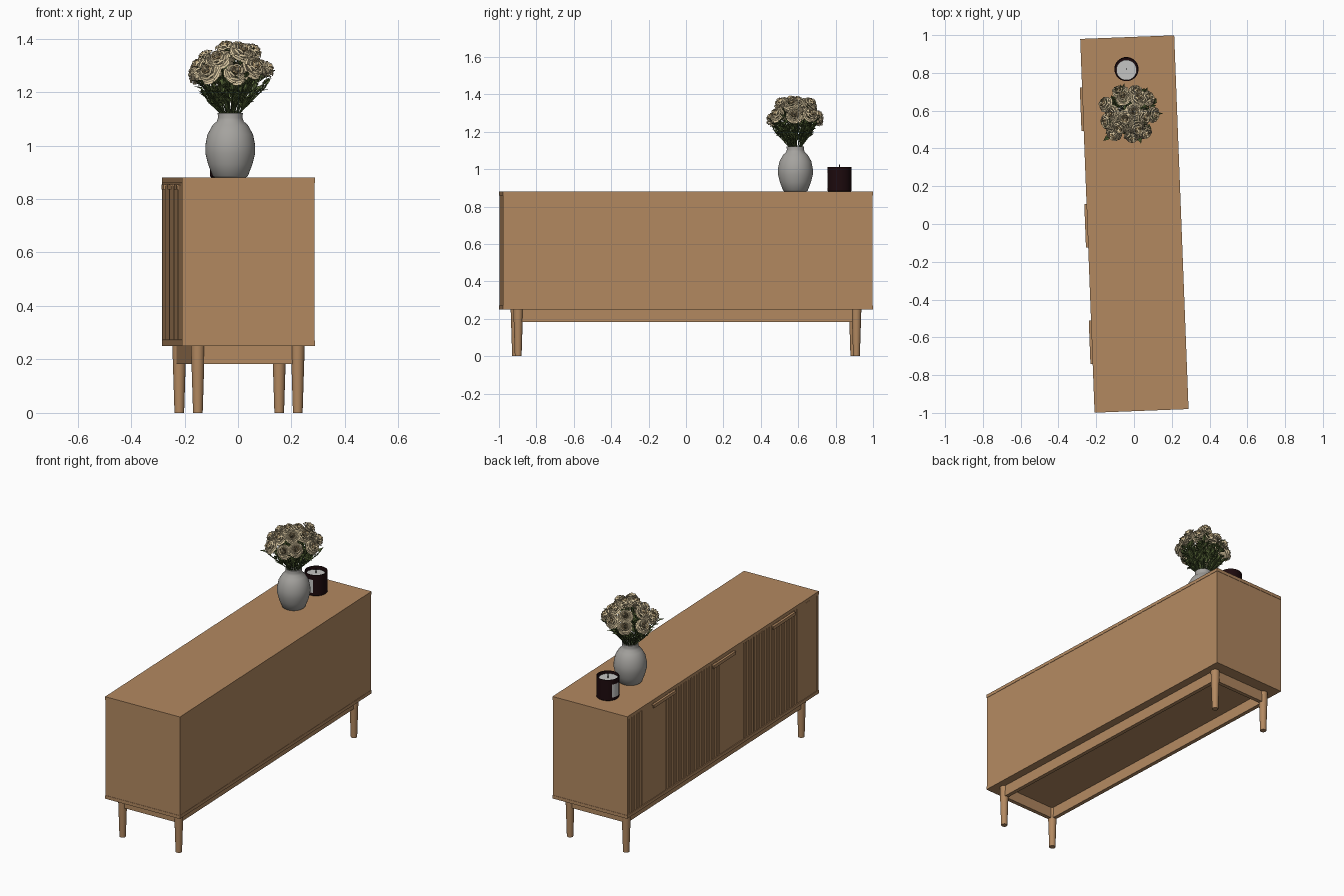
import bpy, bmesh, math, random
from math import sin, cos, pi, radians
from mathutils import Matrix, Vector

random.seed(4)
if "Cube" in bpy.data.objects:
    bpy.data.objects.remove(bpy.data.objects["Cube"])


def material(name, r, g, b):
    m = bpy.data.materials.new(name)
    m.use_nodes = True
    m.diffuse_color = (r, g, b, 1)
    bsdf = m.node_tree.nodes["Principled BSDF"]
    bsdf.inputs["Base Color"].default_value = (r, g, b, 1)
    bsdf.inputs["Roughness"].default_value = 0.7
    return m


WOOD = material("oak wood", 0.45, 0.25, 0.118)
GROOVE = material("dark oak groove", 0.26, 0.142, 0.068)
CERAMIC = material("grey ceramic", 0.375, 0.365, 0.345)
JAR = material("dark red glass", 0.012, 0.003, 0.004)
WAX = material("pale wax", 0.56, 0.56, 0.55)
WICK = material("black wick", 0.01, 0.01, 0.01)
CREAM = material("cream petal", 0.68, 0.56, 0.35)
TAN = material("tan petal", 0.5, 0.36, 0.18)
LEAF = material("leaf green", 0.085, 0.12, 0.035)
STEM = material("stem green", 0.06, 0.09, 0.028)

TURN = radians(2.2)          # the cabinet stands slightly turned
W, L = 0.249, 0.99           # half depth and half length
BOTTOM, TOP, SLAB = 0.25, 0.88, 0.02


def finish(name, bm, mats, turn=0.0, smooth=False):
    me = bpy.data.meshes.new(name)
    bm.to_mesh(me)
    bm.free()
    for m in mats:
        me.materials.append(m)
    ob = bpy.data.objects.new(name, me)
    bpy.context.collection.objects.link(ob)
    ob.rotation_euler.z = turn
    if turn:
        ob.location.x = 0.002
    if smooth:
        bpy.ops.object.select_all(action="DESELECT")
        ob.select_set(True)
        bpy.context.view_layer.objects.active = ob
        bpy.ops.object.shade_smooth_by_angle(angle=radians(40))
    return ob


def add_box(bm, x, y, z):
    """Box from three (low, high) ranges."""
    size = Matrix.Diagonal((x[1] - x[0], y[1] - y[0], z[1] - z[0], 1))
    mid = Matrix.Translation((sum(x) / 2, sum(y) / 2, sum(z) / 2))
    bmesh.ops.create_cube(bm, size=1, matrix=mid @ size)


def box(name, x, y, z, mat=WOOD):
    bm = bmesh.new()
    add_box(bm, x, y, z)
    return finish(name, bm, [mat], TURN)


def lathe(name, profile, centre, mat, steps=40):
    bm = bmesh.new()
    vs = [bm.verts.new((r, 0, z)) for r, z in profile]
    es = [bm.edges.new(p) for p in zip(vs, vs[1:])]
    bmesh.ops.spin(bm, geom=vs + es, cent=(0, 0, 0), axis=(0, 0, 1),
                   angle=2 * pi, steps=steps, use_merge=False)
    bmesh.ops.remove_doubles(bm, verts=bm.verts, dist=1e-5)
    bmesh.ops.recalc_face_normals(bm, faces=bm.faces)
    ob = finish(name, bm, [mat], smooth=True)
    ob.location = centre
    return ob


# Cabinet carcass, with end and rear panels set back a hair from the slabs
box("top_panel", (-W, W), (-L, L), (TOP - SLAB, TOP))
box("bottom_panel", (-W, W), (-L, L), (BOTTOM, BOTTOM + SLAB))
inner = (BOTTOM + SLAB, TOP - SLAB)
for side, name in ((-1, "front_end_panel"), (1, "back_end_panel")):
    box(name, (-W, W - 0.002), sorted((side * (L - 0.002), side * (L - SLAB))), inner)
box("rear_panel", (W - SLAB, W - 0.002), (SLAB - L, L - SLAB), inner)

# Three slatted doors with pulls
span = 2 * (L - SLAB) / 3
SLATS = 25
for i in range(3):
    mid = (i - 1) * span
    lo, hi = mid - span / 2 + 0.002, mid + span / 2 - 0.002
    z = (inner[0] + 0.002, inner[1] - 0.002)
    box(f"door_panel_{i + 1}", (0.009 - W, 0.03 - W), (lo, hi), z, GROOVE)
    bm = bmesh.new()
    pitch = (hi - lo) / SLATS
    for k in range(SLATS):
        y = lo + k * pitch
        add_box(bm, (0.002 - W, 0.01 - W), (y + 0.002, y + pitch - 0.002), z)
    finish(f"door_slats_{i + 1}", bm, [WOOD], TURN)
    bm = bmesh.new()
    pull = (mid * 0.955 - 0.115, mid * 0.955 + 0.115)
    add_box(bm, (-W - 0.012, 0.004 - W), pull, (0.849, 0.855))
    add_box(bm, (-W - 0.012, -W - 0.006), pull, (0.836, 0.849))
    finish(f"door_pull_{i + 1}", bm, [WOOD], TURN)

# Base frame and tapered legs
LX, LY = 0.187, 0.905
for s, a, b in ((-1, "left_rail", "front_rail"), (1, "right_rail", "back_rail")):
    box(a, (s * LX - 0.012, s * LX + 0.012), (-LY, LY), (0.183, BOTTOM))
    box(b, (-LX, LX), (s * LY - 0.012, s * LY + 0.012), (0.183, BOTTOM))
    for t in (-1, 1):
        bm = bmesh.new()
        bmesh.ops.create_cone(bm, cap_ends=True, segments=24, radius1=0.018,
                              radius2=0.026, depth=BOTTOM,
                              matrix=Matrix.Translation((s * LX, t * LY, BOTTOM / 2)))
        finish(f"leg_{s + 1}_{t + 1}", bm, [WOOD], TURN, True)

# Vase
VASE = Vector((-0.029, 0.585, TOP))
lathe("vase", [(0, 0), (0.058, 0), (0.066, 0.006), (0.083, 0.05), (0.093, 0.09),
               (0.093, 0.122), (0.085, 0.162), (0.066, 0.196), (0.05, 0.211),
               (0.046, 0.223), (0.047, 0.241), (0.041, 0.241), (0.04, 0.2),
               (0, 0.19)], VASE, CERAMIC)

# Candle with two labels
CANDLE = Vector((-0.04, 0.82, TOP))
lathe("candle_jar", [(0, 0), (0.06, 0), (0.064, 0.004), (0.064, 0.13), (0.061, 0.13),
                     (0.06, 0.1), (0, 0.1)], CANDLE, JAR)
lathe("candle_wax", [(0, 0.1), (0.054, 0.1), (0.054, 0.114), (0, 0.114)],
      CANDLE + Vector((0, -0.005, 0)), WAX)
lathe("candle_wick", [(0, 0.11), (0.003, 0.11), (0.003, 0.145), (0, 0.145)],
      CANDLE, WICK, 8)
bm = bmesh.new()
for start, end in ((145, 190), (262, 290)):
    rows = []
    for k in range(9):
        a = radians(start + (end - start) * k / 8)
        rows.append([bm.verts.new(CANDLE + Vector((0.0648 * cos(a), 0.0648 * sin(a), h)))
                     for h in (0.02, 0.1)])
    for p, q in zip(rows, rows[1:]):
        bm.faces.new((p[0], q[0], q[1], p[1]))
finish("candle_labels", bm, [WAX], smooth=True)


def add_petal(bm, frame, angle, radius, height, width, mat):
    """Cupped petal whose rim rolls outward."""
    n, grid = 4, []
    for i in range(n + 1):
        v = i / n
        rad = radius * (0.15 + 0.85 * v ** 0.7)
        row = []
        for j in range(n + 1):
            u = 2 * j / n - 1
            a = angle + u * width * (0.5 + 0.5 * sin(pi * min(v + 0.15, 1) * 0.8))
            z = height * (sin(v * 2.1) - 0.18 * u * u * v) - 0.02
            row.append(bm.verts.new(frame @ Vector((rad * cos(a), rad * sin(a), z))))
        grid.append(row)
    for r, s in zip(grid, grid[1:]):
        for j in range(n):
            bm.faces.new((r[j], r[j + 1], s[j + 1], s[j])).material_index = mat


def add_leaf(bm, base, direction, length, width):
    """Pointed leaf folded along its midrib."""
    d = direction.normalized()
    side = d.cross(Vector((0, 0, 1))).normalized()
    up = side.cross(d)
    mid = base + d * length * 0.5
    b, t = bm.verts.new(base), bm.verts.new(base + d * length - up * length * 0.15)
    m = bm.verts.new(mid)
    for s in (-1, 1):
        e = bm.verts.new(mid + side * s * width + up * width * 0.4)
        bm.faces.new((b, m, e))
        bm.faces.new((m, t, e))


# Bouquet: rings of (count, radius, height) for the blooms
NECK = VASE + Vector((0, 0, 0.2))
blooms, leaves = bmesh.new(), bmesh.new()
stems = bpy.data.curves.new("stems", "CURVE")
stems.dimensions = "3D"
stems.bevel_depth = 0.0025
stems.bevel_resolution = 1
stems.materials.append(STEM)


def add_stem(points):
    sp = stems.splines.new("POLY")
    sp.points.add(len(points) - 1)
    for p, co in zip(sp.points, points):
        p.co = (*co, 1)


for count, ring, height in ((9, 0.132, 0.415), (6, 0.088, 0.462), (2, 0.028, 0.492)):
    for k in range(count):
        a = 2 * pi * (k + 0.3 * random.random()) / count + ring * 9
        r = ring * random.uniform(0.9, 1.06)
        head = VASE + Vector((r * cos(a), r * sin(a), height + random.uniform(-0.03, 0.012)))
        out = Vector((cos(a) * r * 5.5, sin(a) * r * 5.5, 0.5)).normalized()
        frame = Matrix.Translation(head) @ out.to_track_quat("Z", "Y").to_matrix().to_4x4()
        # layers of (petals, radius, height, colour), from the drooping skirt inwards
        layers = ((6, 0.042, 0.008, 0), (6, 0.045, 0.024, 0), (6, 0.038, 0.038, 0),
                  (5, 0.028, 0.047, 0), (5, 0.018, 0.052, 1), (3, 0.010, 0.054, 0))
        for n, pr, ph, mat in layers:
            for p in range(n):
                add_petal(blooms, frame, 2 * pi * p / n + pr * 90, pr * random.uniform(0.88, 1.08),
                          ph, 3.6 / n, mat)
        # stem bends from the neck out to the bloom
        foot = NECK + Vector((cos(a), sin(a), 0)) * 0.03
        path = [foot.lerp(head, t / 6) - Vector((cos(a), sin(a), -0.3)) * 0.02 * sin(pi * t / 6)
                for t in range(7)]
        add_stem(path)
        for n in range(13):
            t = random.uniform(0.3, 0.93)
            turn = random.uniform(0, 2 * pi)
            way = Vector((cos(turn), sin(turn), random.uniform(0.2, 1.3))) + out * 0.6
            add_leaf(leaves, foot.lerp(head, t), way, random.uniform(0.04, 0.065),
                     random.uniform(0.01, 0.015))

# Loose sprigs around the vase mouth
for k in range(26):
    a = 2.4 * k
    out = Vector((cos(a), sin(a), random.uniform(0.9, 2.0)))
    foot = NECK + Vector((cos(a) * 0.025, sin(a) * 0.025, 0.03))
    tip = foot + out.normalized() * random.uniform(0.08, 0.18)
    add_stem([foot, tip])
    for t in (0.4, 0.6, 0.8, 1):
        sway = Vector((random.uniform(-1, 1), random.uniform(-1, 1), 0.3))
        add_leaf(leaves, foot.lerp(tip, t), out + sway, 0.05, 0.013)

finish("flower_blooms", blooms, [CREAM, TAN], smooth=True)
finish("flower_leaves", leaves, [LEAF])
bpy.context.collection.objects.link(bpy.data.objects.new("flower_stems", stems))
